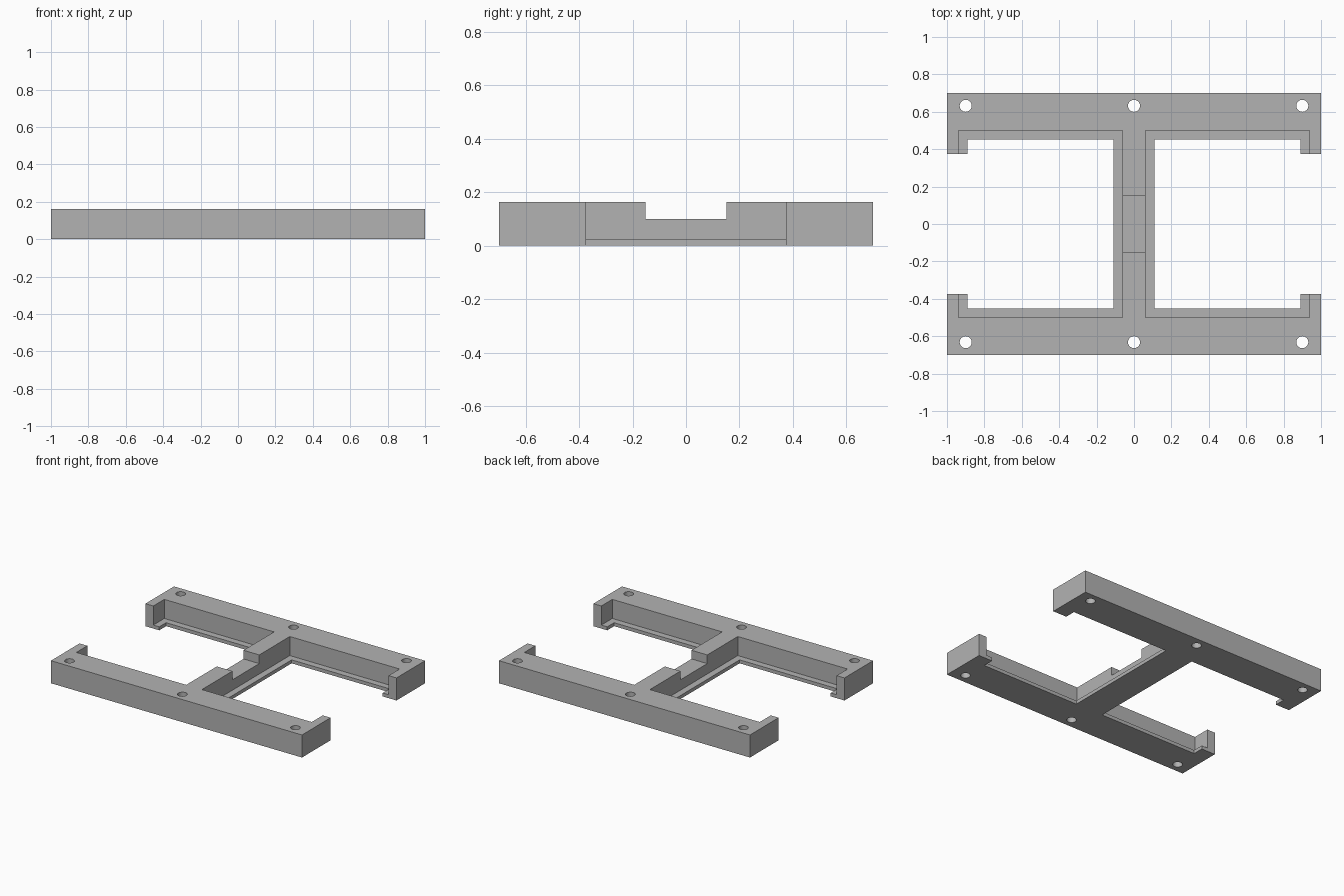
import bpy, bmesh
from mathutils import Matrix

if "Cube" in bpy.data.objects:
    bpy.data.objects.remove(bpy.data.objects["Cube"])

H = 0.1625      # overall height
LIP = 0.025     # thickness of the supporting lip


def finish(name, bm):
    mesh = bpy.data.meshes.new(name)
    bm.to_mesh(mesh)
    bm.free()
    obj = bpy.data.objects.new(name, mesh)
    bpy.context.collection.objects.link(obj)
    return obj


def box(name, lo, hi):
    bm = bmesh.new()
    size = [b - a for a, b in zip(lo, hi)]
    mid = [(a + b) / 2 for a, b in zip(lo, hi)]
    bmesh.ops.create_cube(bm, size=1, matrix=Matrix.Translation(mid) @ Matrix.Diagonal((*size, 1)))
    return finish(name, bm)


def hole(name, x, y):
    bm = bmesh.new()
    bmesh.ops.create_cone(bm, cap_ends=True, segments=32, radius1=0.032, radius2=0.032,
                          depth=0.6, matrix=Matrix.Translation((x, y, H / 2)))
    return finish(name, bm)


grey = bpy.data.materials.new("grey")
grey.diffuse_color = (0.45, 0.45, 0.45, 1)
grey.use_nodes = True
grey.node_tree.nodes["Principled BSDF"].inputs["Base Color"].default_value = grey.diffuse_color

# Solid slab that becomes the H-shaped frame
frame = box("holder_frame", (-1, -0.7, 0), (1, 0.7, H))
frame.data.materials.append(grey)

cutters = []
for s in (-1, 1):
    def side_box(name, x0, x1, y, z0):
        a, b = sorted((s * x0, s * x1))
        cutters.append(box(name, (a, -y, z0), (b, y, 0.3)))
    # Recessed pocket above the lip, window through it, and open outer end
    side_box("pocket_cutter", 0.0625, 0.9375, 0.5, LIP)
    side_box("window_cutter", 0.11, 0.89, 0.453, -0.1)
    side_box("end_cutter", 0.5, 1.2, 0.375, -0.1)

# Notch across the central bar
cutters.append(box("notch_cutter", (-0.3, -0.1525, 0.1), (0.3, 0.1525, 0.3)))

# Screw holes along both rails
for x in (-0.9, 0, 0.9):
    for y in (-0.632, 0.632):
        cutters.append(hole("screw_hole_cutter", x, y))

for c in cutters:
    mod = frame.modifiers.new(c.name, 'BOOLEAN')
    mod.operation = 'DIFFERENCE'
    mod.solver = 'EXACT'
    mod.object = c

# Bake the cuts and discard the cutters
bpy.context.view_layer.update()
result = bpy.data.meshes.new_from_object(frame.evaluated_get(bpy.context.evaluated_depsgraph_get()))
frame.modifiers.clear()
frame.data = result
for c in cutters:
    bpy.data.objects.remove(c)

# Smooth hole walls with crisp edges
bpy.context.view_layer.objects.active = frame
frame.select_set(True)
bpy.ops.object.shade_smooth_by_angle()
